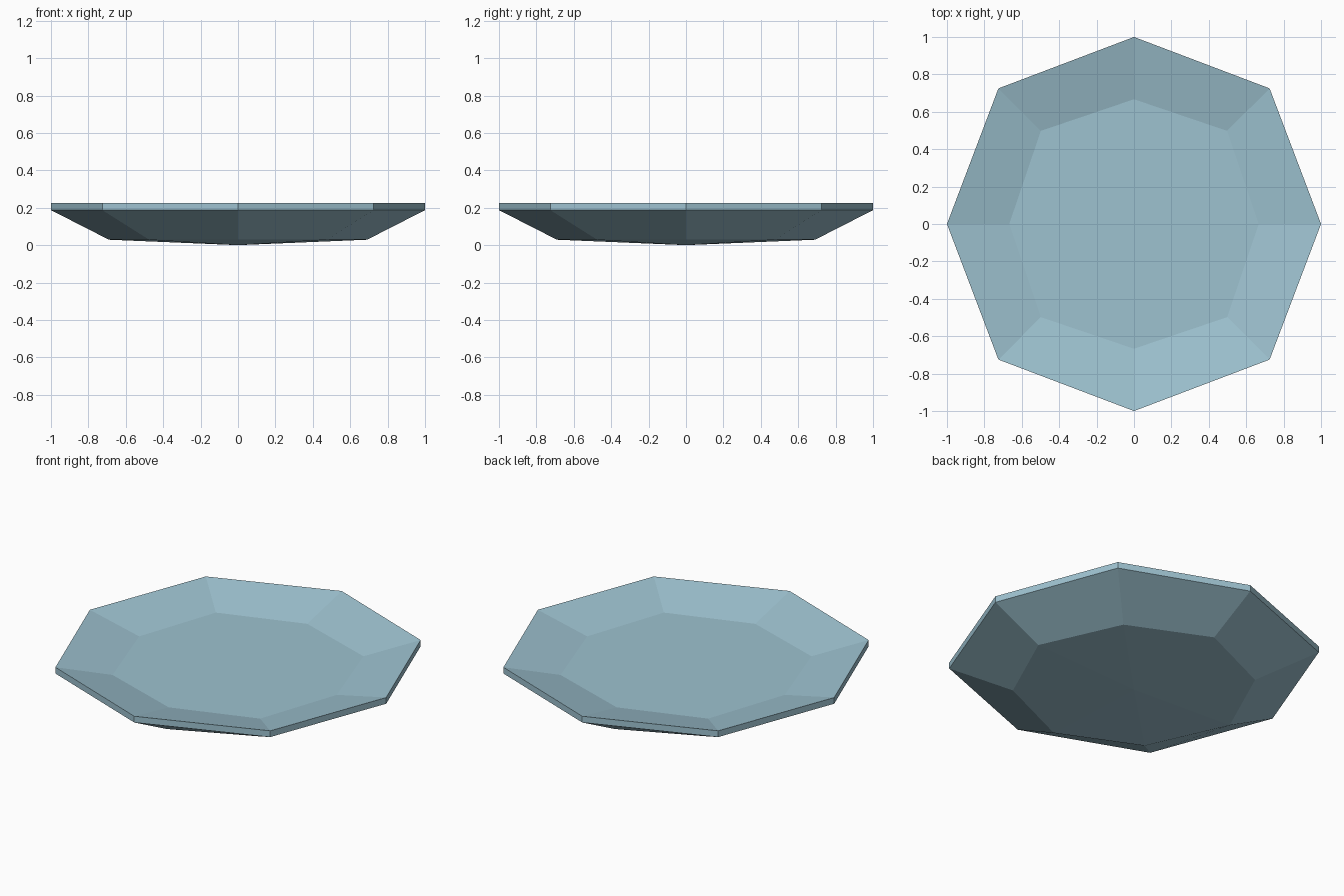
import bpy, bmesh

if "Cube" in bpy.data.objects:
    bpy.data.objects.remove(bpy.data.objects["Cube"])

# One flat colour for the whole plate
glaze = bpy.data.materials.new("pale_blue_glaze")
glaze.diffuse_color = (0.34, 0.54, 0.63, 1)
glaze.use_nodes = True
glaze.node_tree.nodes["Principled BSDF"].inputs["Base Color"].default_value = glaze.diffuse_color


def octagon(bm, cardinal, diagonal, z):
    """Ring of eight vertices: points on the axes and on the diagonals."""
    c, d = cardinal, diagonal
    points = [(c, 0), (d, d), (0, c), (-d, d), (-c, 0), (-d, -d), (0, -c), (d, -d)]
    return [bm.verts.new((x, y, z)) for x, y in points]


bm = bmesh.new()

# Profile from the underside, over the rim, down to the shallow floor
profile = [(0.69, 0.475, 0.029), (1.0, 0.725, 0.187),
           (1.0, 0.725, 0.225), (0.667, 0.498, 0.152)]
rings = [octagon(bm, *p) for p in profile]
for low, high in zip(rings, rings[1:]):
    for i in range(8):
        j = (i + 1) % 8
        bm.faces.new((low[i], low[j], high[j], high[i]))

# Flat floor on top, slightly pointed underside
bm.faces.new(rings[-1])
tip = bm.verts.new((0, 0, 0))
for i in range(8):
    bm.faces.new((tip, rings[0][(i + 1) % 8], rings[0][i]))

bmesh.ops.recalc_face_normals(bm, faces=bm.faces)
mesh = bpy.data.meshes.new("plate")
bm.to_mesh(mesh)
bm.free()
mesh.materials.append(glaze)
bpy.context.collection.objects.link(bpy.data.objects.new("plate", mesh))
